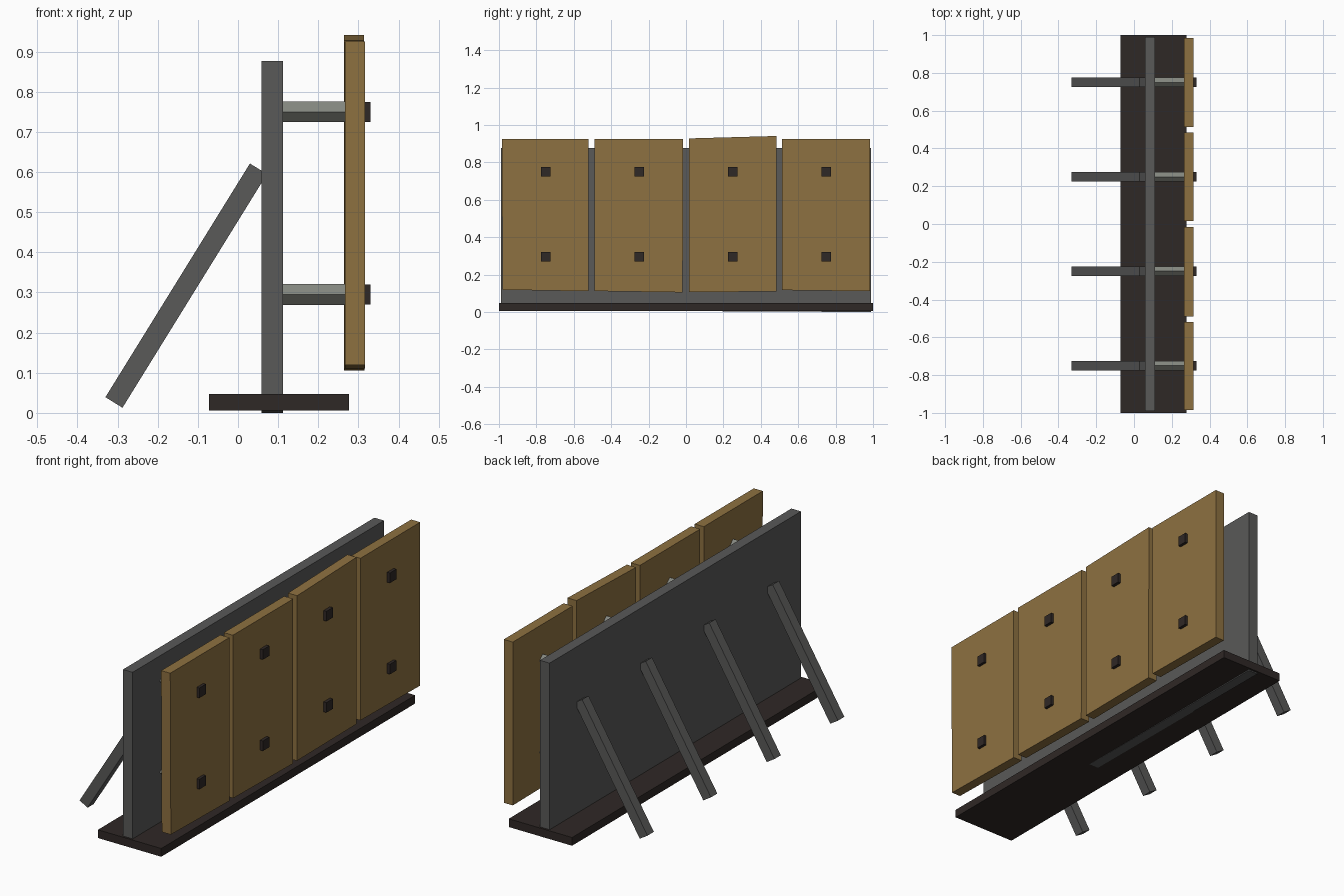
import bpy, bmesh
from math import pi, atan2
from mathutils import Vector, Matrix

if "Cube" in bpy.data.objects:
    bpy.data.objects.remove(bpy.data.objects["Cube"])


def material(name, rgb):
    m = bpy.data.materials.new(name)
    m.diffuse_color = (*rgb, 1)
    m.use_nodes = True
    m.node_tree.nodes["Principled BSDF"].inputs["Base Color"].default_value = m.diffuse_color
    return m


STONE = material("dark_grey", (0.1, 0.1, 0.098))
METAL = material("light_grey", (0.24, 0.25, 0.22))
WOOD = material("tan_wood", (0.27, 0.165, 0.052))
DARK = material("dark_brown", (0.028, 0.021, 0.019))


def finish(bm, name, mat):
    bmesh.ops.recalc_face_normals(bm, faces=bm.faces)
    me = bpy.data.meshes.new(name)
    bm.to_mesh(me)
    bm.free()
    ob = bpy.data.objects.new(name, me)
    bpy.context.collection.objects.link(ob)
    me.materials.append(mat)
    return ob


def box(name, lo, hi, mat):
    lo, hi = Vector(lo), Vector(hi)
    bm = bmesh.new()
    bmesh.ops.create_cube(bm, size=1, matrix=Matrix.Translation((lo + hi) / 2)
                          @ Matrix.Diagonal((*(hi - lo), 1)))
    return finish(bm, name, mat)


def slab(name, yz, x0, x1, mat):
    """Outline in the YZ plane, given thickness along x."""
    bm = bmesh.new()
    face = bm.faces.new([bm.verts.new((x0, y, z)) for y, z in yz])
    ext = bmesh.ops.extrude_face_region(bm, geom=[face])
    bmesh.ops.translate(bm, vec=(x1 - x0, 0, 0),
                        verts=[v for v in ext["geom"] if isinstance(v, bmesh.types.BMVert)])
    return finish(bm, name, mat)


# base plank and backing wall (its lower edge dips slightly through the base)
box("base", (-0.072, -1, 0.006), (0.277, 1, 0.047), DARK)
slab("back_wall", [(-0.99, 0.01), (0.99, 0.0), (0.99, 0.877), (-0.99, 0.877)],
     0.059, 0.112, STONE)

# hand-cut front boards: bottom left, bottom right, top right, top left
boards = [
    ([(-0.98, 0.119), (-0.52, 0.111), (-0.52, 0.925), (-0.985, 0.925)], 0.266),
    ([(-0.488, 0.112), (-0.018, 0.105), (-0.015, 0.925), (-0.49, 0.925)], 0.265),
    ([(0.015, 0.106), (0.483, 0.11), (0.485, 0.941), (0.017, 0.928)], 0.264),
    ([(0.514, 0.117), (0.985, 0.111), (0.985, 0.925), (0.514, 0.925)], 0.265),
]
for i, (outline, x) in enumerate(boards):
    slab(f"front_board_{i + 1}", outline, x, x + 0.05, WOOD)

# pegs, peg heads and slanted braces at each board
bottom, top = Vector((-0.309, 0, 0.026)), Vector((0.051, 0, 0.608))
d = top - bottom
for i, y in enumerate((-0.75, -0.25, 0.25, 0.75)):
    for label, z in (("lower", 0.295), ("upper", 0.75)):
        bm = bmesh.new()
        bmesh.ops.create_cone(bm, cap_ends=True, segments=4, radius1=0.026,
                              radius2=0.026, depth=0.18,
                              matrix=Matrix.Translation((0.19, y, z))
                              @ Matrix.Rotation(pi / 2, 4, 'Y'))
        # stand the square section on its corner
        zs = [v.co.z for v in bm.verts]
        if max(zs) - min(zs) < 0.045:
            bmesh.ops.rotate(bm, verts=bm.verts, cent=(0.19, y, z),
                             matrix=Matrix.Rotation(pi / 4, 3, 'X'))
        finish(bm, f"{label}_peg_{i + 1}", METAL)
        box(f"{label}_peg_head_{i + 1}", (0.305, y - 0.025, z - 0.025),
            (0.33, y + 0.025, z + 0.025), DARK)
    brace = box(f"brace_{i + 1}", (-0.025, -0.025, -d.length / 2),
                (0.025, 0.025, d.length / 2), STONE)
    brace.location = (bottom + top) / 2 + Vector((0, y, 0))
    brace.rotation_euler.y = atan2(d.x, d.z)
